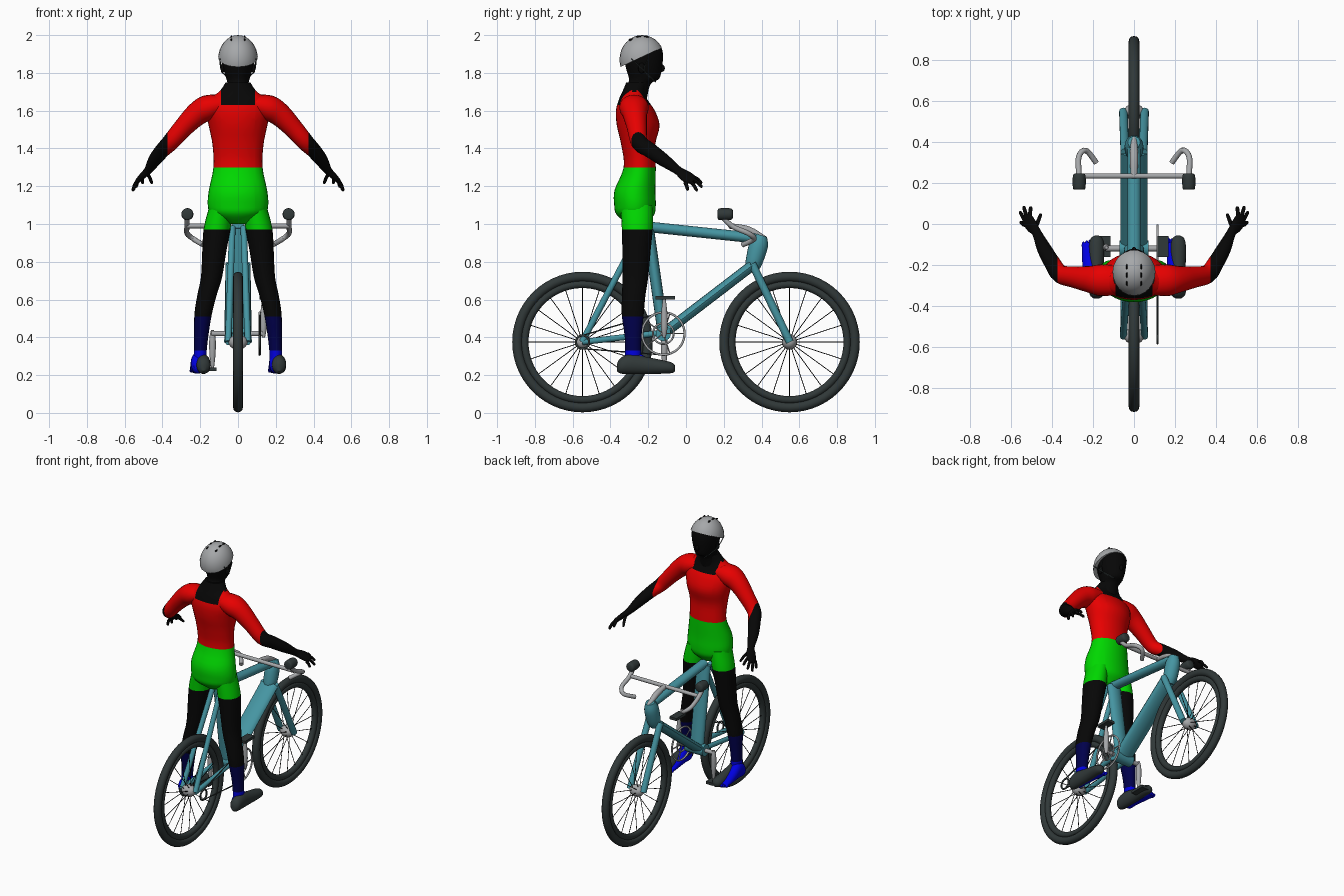
import bpy, bmesh, math
from mathutils import Vector, Matrix

if "Cube" in bpy.data.objects:
    bpy.data.objects.remove(bpy.data.objects["Cube"])

X, Y, Z = Vector((1, 0, 0)), Vector((0, 1, 0)), Vector((0, 0, 1))


def material(name, r, g, b):
    m = bpy.data.materials.new(name)
    m.diffuse_color = (r, g, b, 1)
    m.use_nodes = True
    m.node_tree.nodes["Principled BSDF"].inputs["Base Color"].default_value = (r, g, b, 1)
    return m


RED = material("jersey red", 0.9, 0, 0)
GREEN = material("shorts green", 0, 0.68, 0)
BLACK = material("skin black", 0.002, 0.002, 0.002)
NAVY = material("sock navy", 0, 0, 0.07)
BLUE = material("foot blue", 0, 0, 0.75)
TEAL = material("frame teal", 0.06, 0.3, 0.36)
RUBBER = material("rubber dark grey", 0.03, 0.04, 0.04)
METAL = material("metal grey", 0.38, 0.39, 0.4)


def finish(name, bm, mats, rule=None):
    """Turn a bmesh into a smooth object; rule(centre) picks the material slot."""
    bmesh.ops.recalc_face_normals(bm, faces=bm.faces)
    for f in bm.faces:
        f.smooth = True
        if rule:
            f.material_index = rule(f.calc_center_median())
    me = bpy.data.meshes.new(name)
    bm.to_mesh(me)
    bm.free()
    ob = bpy.data.objects.new(name, me)
    bpy.context.collection.objects.link(ob)
    for m in mats:
        me.materials.append(m)
    bpy.ops.object.select_all(action='DESELECT')
    ob.select_set(True)
    bpy.context.view_layer.objects.active = ob
    bpy.ops.object.shade_smooth_by_angle(angle=math.radians(45))
    return ob


def spline(rows, steps):
    """Catmull-Rom resampling of rows of numbers."""
    out = []
    for i in range(len(rows) - 1):
        a, b, c, d = rows[max(i - 1, 0)], rows[i], rows[i + 1], rows[min(i + 2, len(rows) - 1)]
        for k in range(steps):
            t = k / steps
            out.append([q + t * ((r - p) / 2 + t * ((2 * p - 5 * q + 4 * r - s) / 2
                        + t * (3 * q - p - 3 * r + s) / 2)) for p, q, r, s in zip(a, b, c, d)])
    return out + [list(rows[-1])]


def loft(bm, rows, ref=X, axis=None, steps=4, n=20):
    """Skin ellipses (x, y, z, radius along ref, other radius) along a path."""
    rows = spline(rows, steps)
    pts = [Vector(r[:3]) for r in rows]
    rings = []
    for i, r in enumerate(rows):
        t = axis or (pts[min(i + 1, len(pts) - 1)] - pts[max(i - 1, 0)]).normalized()
        u = (ref - ref.dot(t) * t).normalized()
        v = t.cross(u)
        rings.append([bm.verts.new(pts[i] + u * max(r[3], .001) * math.cos(a) + v * max(r[4], .001) * math.sin(a))
                      for a in (math.tau * k / n for k in range(n))])
    for a, b in zip(rings, rings[1:]):
        for k in range(n):
            bm.faces.new((a[k], a[k - 1], b[k - 1], b[k]))
    bm.faces.new(rings[0])
    bm.faces.new(rings[-1])


def tube(bm, a, b, r, r2=None, ref=X, n=16):
    loft(bm, [(*a, r, r2 or r), (*b, r, r2 or r)], ref, steps=1, n=n)


def pipe(bm, pts, r, ref=X, n=10, steps=4):
    loft(bm, [(*p, r, r) for p in pts], ref, steps=steps, n=n)


def ball(bm, c, size):
    bmesh.ops.create_uvsphere(bm, u_segments=24, v_segments=16, radius=1,
                              matrix=Matrix.Translation(c) @ Matrix.Diagonal((*size, 1)))


def box(bm, c, size):
    bmesh.ops.create_cube(bm, size=1, matrix=Matrix.Translation(c) @ Matrix.Diagonal((*size, 1)))


def ring(bm, c, major, minor, n=56):
    """Torus standing in the yz plane."""
    verts = [[bm.verts.new(Vector(c) + X * minor * math.sin(b) + (Y * math.cos(a) + Z * math.sin(a))
              * (major + minor * math.cos(b))) for b in (math.tau * j / 12 for j in range(12))]
             for a in (math.tau * i / n for i in range(n))]
    for i in range(n):
        for j in range(12):
            bm.faces.new((verts[i][j], verts[i - 1][j], verts[i - 1][j - 1], verts[i][j - 1]))


def cut(bm, co, no):
    bmesh.ops.bisect_plane(bm, geom=bm.verts[:] + bm.edges[:] + bm.faces[:], plane_co=co, plane_no=no)


# Wheels
AXLE = 0.375
for side, y in (("rear", -.548), ("front", .548)):
    c = Vector((0, y, AXLE))
    bm = bmesh.new()
    ring(bm, c, .346, .026)
    ring(bm, c, .306, .02)
    finish(side + "_tyre_and_rim", bm, [RUBBER])
    bm = bmesh.new()
    for k in range(20):
        a = math.tau * k / 20
        d = Y * math.sin(a) + Z * math.cos(a)
        tube(bm, c + X * .02 * (-1) ** k, c + d * .295, .0022, n=5)
    finish(side + "_spokes", bm, [BLACK])
    bm = bmesh.new()
    ball(bm, c, (.05, .04, .04))
    finish(side + "_hub", bm, [METAL])

# Frame
seat, bracket, head_low = (0, -.2, .98), (0, -.12, .42), (0, .35, .78)
bm = bmesh.new()
tube(bm, (0, -.2, .985), (0, .37, .925), .033, .028)
tube(bm, seat, bracket, .05, .03)
tube(bm, bracket, head_low, .066, .028)
tube(bm, (-.07, -.12, .42), (.07, -.12, .42), .04, ref=Y)
loft(bm, [(0, .4, .94, .03, .03), (0, .385, .89, .045, .05), (0, .36, .8, .045, .045), (0, .345, .76, .03, .035)])
for s in (1, -1):
    tube(bm, (s * .03, -.23, .985), (s * .052, -.55, AXLE), .017)
    tube(bm, (s * .045, -.12, .425), (s * .052, -.55, AXLE), .016)
    tube(bm, (s * .045, .35, .79), (s * .052, .55, AXLE), .021)
finish("frame", bm, [TEAL])

# Handlebar, stem and end grips
bm = bmesh.new()
tube(bm, (-.27, .235, .99), (.27, .235, .99), .013, ref=Y)
loft(bm, [(0, .23, .99, .016, .014), (0, .33, .97, .02, .018), (0, .42, .92, .014, .014)])
for s in (1, -1):
    pipe(bm, [(s * .27, .2, 1.03), (s * .27, .25, .985), (s * .27, .33, .95),
              (s * .235, .36, .92), (s * .185, .3, .89)], .014)
finish("handlebar", bm, [METAL])
bm = bmesh.new()
for s in (1, -1):
    loft(bm, [(s * .268, y, 1.052, r, r) for y, r in ((.168, .022), (.178, .031), (.235, .031), (.248, .02))],
         axis=Y)
finish("bar_grips", bm, [RUBBER])

# Cranks, chainring, chain and pedals
bm = bmesh.new()
ring(bm, (.115, -.12, .42), .112, .006)
ring(bm, (.115, -.12, .42), .055, .005)
for k in range(5):
    a = math.tau * k / 5
    tube(bm, (.115, -.12, .42), (.115, -.12 + .11 * math.cos(a), .42 + .11 * math.sin(a)), .004, n=6)
tube(bm, (-.14, -.12, .42), (.13, -.12, .42), .014, ref=Y)
for s in (1, -1):
    loft(bm, [(s * .135, -.115, .42 + s * h, r, r) for h, r in ((-.02, .008), (.03, .017), (.11, .016), (.19, .007))])
finish("crank_set", bm, [METAL])
bm = bmesh.new()
ring(bm, (.115, -.548, AXLE), .035, .006, 24)
for s in (1, -1):
    tube(bm, (.115, -.548, AXLE + s * .035), (.115, -.13, .42 + s * .112), .004, n=6)
finish("chain", bm, [RUBBER])
bm = bmesh.new()
for s in (1, -1):
    box(bm, (s * .142, -.11, .42 + s * .19), (.055, .105, .018))
finish("pedals", bm, [RUBBER])

# Torso with shorts, jersey and square neck opening
bm = bmesh.new()
profile = [(1.0, .05, -.26, .05), (1.05, .14, -.268, .1), (1.1, .16, -.27, .11), (1.18, .154, -.27, .108),
           (1.3, .13, -.245, .085), (1.42, .135, -.253, .09), (1.52, .155, -.253, .113), (1.6, .17, -.268, .103),
           (1.66, .155, -.28, .075), (1.7, .1, -.275, .062), (1.75, .065, -.258, .058)]
loft(bm, [(0, y, z, rx, ry) for z, rx, y, ry in profile], axis=Z, n=32)
for co, no in (((0, 0, 1.3), Z), ((0, 0, 1.63), Z), ((.09, 0, 1.7), X), ((-.09, 0, 1.7), X)):
    cut(bm, co, no)
finish("torso", bm, [GREEN, RED, BLACK],
       lambda c: 0 if c.z < 1.3 else 2 if c.z > 1.63 and abs(c.x) < .09 or c.z > 1.705 else 1)

# Neck and head
bm = bmesh.new()
profile = [(1.66, .07, -.27, .062), (1.74, .057, -.248, .06), (1.77, .062, -.222, .08), (1.83, .08, -.223, .096),
           (1.9, .088, -.225, .103), (1.95, .075, -.225, .085), (1.98, .03, -.225, .03)]
loft(bm, [(0, y, z, rx, ry) for z, rx, y, ry in profile], axis=Z, n=28)
ball(bm, (0, -.128, 1.825), (.012, .016, .02))
for s in (1, -1):
    ball(bm, (s * .082, -.235, 1.825), (.01, .018, .028))
finish("head", bm, [BLACK])

# Helmet, vents and straps
bm = bmesh.new()
ball(bm, (0, -.232, 1.87), (.106, .12, .13))
res = bmesh.ops.bisect_plane(bm, geom=bm.verts[:] + bm.edges[:] + bm.faces[:], plane_co=(0, -.232, 1.885),
                             plane_no=(0, .11, -.235), clear_outer=True)
bmesh.ops.holes_fill(bm, edges=[e for e in bm.edges if e.is_boundary])
finish("helmet", bm, [METAL])
bm = bmesh.new()
for s in (1, -1):
    for y in (-.29, -.25, -.21):
        z = 1.87 + .13 * math.sqrt(1 - (.035 / .106) ** 2 - ((y + .232) / .12) ** 2)
        ball(bm, (s * .035, y, z), (.004, .014, .007))
finish("helmet_vents", bm, [BLACK])
bm = bmesh.new()
for s in (1, -1):
    for y in (-.29, -.2):
        pipe(bm, [(s * .095, y, 1.875), (s * .086, -.22, 1.81), (s * .03, -.16, 1.752)], .003, n=6)
finish("helmet_straps", bm, [RUBBER])

for s, side in ((1, "left"), (-1, "right")):
    # Arm with sleeve, palm and fingers
    arm = [(.08, -.275, 1.635, .07, .05), (.16, -.275, 1.615, .078, .068), (.22, -.27, 1.58, .065, .062),
           (.29, -.26, 1.51, .053, .052), (.36, -.245, 1.43, .045, .045), (.4, -.19, 1.39, .04, .04),
           (.44, -.12, 1.34, .035, .035), (.475, -.045, 1.285, .024, .022), (.5, -.01, 1.26, .034, .018),
           (.525, .025, 1.235, .034, .014), (.535, .04, 1.225, .012, .008)]
    bm = bmesh.new()
    loft(bm, [(s * x, *r) for x, *r in arm], ref=Y)
    cut(bm, (s * .373, 0, 0), X)
    finish(side + "_arm", bm, [RED, BLACK], lambda c: 0 if abs(c.x) < .373 else 1)
    bm = bmesh.new()
    for base, tip in (((.537, -.005, 1.22), (.555, .01, 1.178)), ((.536, .02, 1.226), (.558, .06, 1.175)),
                      ((.525, .032, 1.237), (.54, .087, 1.195)), ((.51, .035, 1.25), (.505, .085, 1.215)),
                      ((.48, -.015, 1.265), (.455, .05, 1.215))):
        a, b = Vector(base), Vector(tip)
        path = [(a, .01), (a.lerp(b, .5) + Z * .006, .0095), (a.lerp(b, .9), .008), (b, .003)]
        loft(bm, [(s * p.x, p.y, p.z, r, r) for p, r in path], n=8)
    finish(side + "_fingers", bm, [BLACK])

    # Leg with shorts hem and sock
    leg = [(.09, -.262, 1.1, .06, .085), (.11, -.258, .98, .071, .082), (.125, -.262, .86, .064, .075),
           (.14, -.268, .72, .056, .068), (.165, -.277, .62, .051, .062), (.185, -.282, .52, .046, .058),
           (.195, -.28, .4, .037, .044), (.2, -.28, .31, .033, .042), (.2, -.28, .25, .033, .042)]
    bm = bmesh.new()
    loft(bm, [(s * x, *r) for x, *r in leg], axis=Z)
    for z in (.97, .51, .33):
        cut(bm, (0, 0, z), Z)
    finish(side + "_leg", bm, [GREEN, BLACK, NAVY, BLUE],
           lambda c: 0 if c.z > .97 else 1 if c.z > .51 else 2 if c.z > .33 else 3)

    # Bare foot with toes
    fx = .2 if s > 0 else -.215
    foot = [(-.33, .25, .018, .02), (-.31, .255, .032, .045), (-.26, .265, .035, .055),
            (-.19, .245, .038, .036), (-.12, .23, .04, .022), (-.09, .225, .036, .014)]
    bm = bmesh.new()
    loft(bm, [(fx, y, z, rx, rz) for y, z, rx, rz in foot], axis=Y)
    for k in range(5):
        ball(bm, (fx + s * (k - 2) * .016, -.085 - .005 * k, .224), (.009, .02, .011))
    finish(side + "_foot", bm, [BLUE])

    # Shoe
    shoe = [(-.365, .24, .012, .02), (-.345, .25, .034, .042), (-.29, .258, .038, .052), (-.2, .25, .036, .044),
            (-.11, .242, .037, .034), (-.07, .238, .028, .026), (-.057, .236, .01, .012)]
    bm = bmesh.new()
    loft(bm, [(.217 if s > 0 else -.183, y, z, rx, rz) for y, z, rx, rz in shoe], axis=Y)
    finish(side + "_shoe", bm, [RUBBER])
